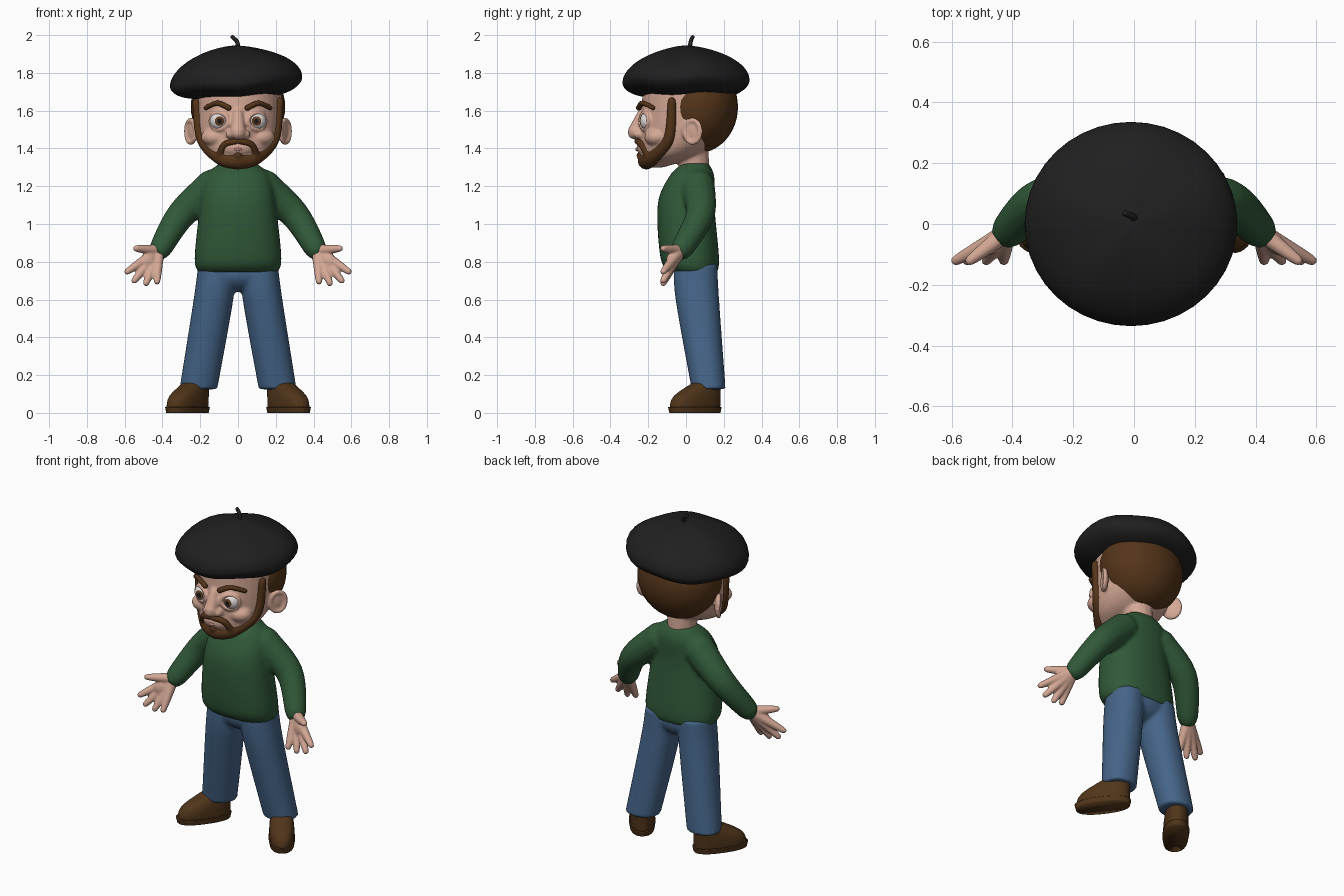
import bpy, bmesh, math
from mathutils import Vector, Matrix

cube = bpy.data.objects.get("Cube")
if cube:
    bpy.data.objects.remove(cube)


def material(name, red, green, blue):
    made = bpy.data.materials.new(name)
    made.use_nodes = True
    made.diffuse_color = (red, green, blue, 1)
    shader = made.node_tree.nodes["Principled BSDF"]
    shader.inputs["Base Color"].default_value = made.diffuse_color
    shader.inputs["Roughness"].default_value = .8
    return made


skin = material("skin", .66, .39, .3)
hair = material("brown hair", .09, .035, .01)
felt = material("black felt", .014, .014, .014)
wool = material("green wool", .03, .1, .04)
denim = material("blue denim", .06, .13, .25)
leather = material("brown leather", .08, .035, .01)
white = material("eye white", .75, .7, .7)
iris = material("brown iris", .13, .05, .015)
pupil = material("black pupil", .01, .01, .01)
lip = material("lip pink", .5, .24, .2)


def smooth_path(points, steps=6):
    """Rounded path through a few points of any dimension."""
    points = [Vector(point) for point in points]
    padded = [points[0], *points, points[-1]]
    path = []
    for before, start, end, after in zip(padded, padded[1:], padded[2:], padded[3:]):
        leave = start + (end - before) / 6
        arrive = end - (after - start) / 6
        for step in range(steps):
            t = step / steps
            middle = leave.lerp(arrive, t)
            first = start.lerp(leave, t).lerp(middle, t)
            last = middle.lerp(arrive.lerp(end, t), t)
            path.append(first.lerp(last, t))
    return path + [points[-1]]


def circle(count, boxy):
    """Unit circle, squarer as boxy falls below one."""
    for i in range(count):
        angle = math.tau * i / count
        c, s = math.cos(angle), math.sin(angle)
        yield math.copysign(abs(c) ** boxy, c), math.copysign(abs(s) ** boxy, s)


def bridge(bm, rings):
    """Join rings of positions into one closed body."""
    rings = [[bm.verts.new(position) for position in ring] for ring in rings]
    for lower, upper in zip(rings, rings[1:]):
        for i in range(len(lower)):
            bm.faces.new((lower[i - 1], lower[i], upper[i], upper[i - 1]))
    bm.faces.new(rings[0])
    bm.faces.new(reversed(rings[-1]))


def loft(bm, rows, boxy=1):
    """Stack of level ellipses, each given as x, y, z, half width, half depth."""
    bridge(bm, [[(x + wide * c, y + deep * s, z) for c, s in circle(40, boxy)]
                for x, y, z, wide, deep in smooth_path(rows)])


def tube(bm, points, start, end, across=(0, 1, 0)):
    """Round-ended limb along a smooth path, tapering from start to end."""
    path = smooth_path(points)
    stations = []
    for i, centre in enumerate(path):
        along = path[min(i + 1, len(path) - 1)] - path[max(i - 1, 0)]
        radius = start + (end - start) * i / (len(path) - 1)
        stations.append((centre, along.normalized(), radius))
    for reach in (.6, .9):
        width = math.sqrt(1 - reach * reach)
        centre, along, _ = stations[0]
        stations.insert(0, (path[0] - along * start * reach, along, start * width))
        centre, along, _ = stations[-1]
        stations.append((path[-1] + along * end * reach, along, end * width))
    rings = []
    for centre, along, radius in stations:
        side = along.cross(Vector(across)).normalized() * radius
        rise = along.cross(side)
        rings.append([centre + side * c + rise * s for c, s in circle(14, 1)])
    bridge(bm, rings)


def hoop(bm, centre, side, rise, thickness):
    """Closed oval rim spanned by two half axes."""
    side, rise = Vector(side), Vector(rise)
    tube(bm, [Vector(centre) + side * c + rise * s for c, s in (*circle(8, 1), (1, 0))],
         thickness, thickness, across=side.cross(rise))


def ball(bm, centre, radii, turn=0):
    matrix = (Matrix.Translation(centre) @ Matrix.Rotation(turn, 4, "Z")
              @ Matrix.Diagonal((*radii, 1)))
    bmesh.ops.create_uvsphere(bm, u_segments=32, v_segments=24, radius=1, matrix=matrix)


def mirror(bm):
    copied = bmesh.ops.duplicate(bm, geom=[*bm.verts, *bm.edges, *bm.faces])["geom"]
    for item in copied:
        if isinstance(item, bmesh.types.BMVert):
            item.co.x = -item.co.x


def finish(bm, name, *materials, voxel=0):
    """Make the object; a voxel size fuses its overlapping bodies into one surface."""
    bmesh.ops.recalc_face_normals(bm, faces=bm.faces)
    mesh = bpy.data.meshes.new(name)
    bm.to_mesh(mesh)
    bm.free()
    for entry in materials:
        mesh.materials.append(entry)
    for face in mesh.polygons:
        face.use_smooth = True
    part = bpy.data.objects.new(name, mesh)
    bpy.context.collection.objects.link(part)
    if voxel:
        fuse = part.modifiers.new("fuse", "REMESH")
        fuse.mode = "VOXEL"
        fuse.voxel_size = voxel
        fuse.use_smooth_shade = True
        relax = part.modifiers.new("relax", "SMOOTH")
        relax.iterations = 4


# Head with ears, eyelids, cheeks, nose, muzzle and neck
bm = bmesh.new()
hoop(bm, (.25, .035, 1.49), (.025, .042, 0), (0, 0, .06), .013)
ball(bm, (.24, .035, 1.49), (.016, .048, .06), turn=-.5)
hoop(bm, (.1, -.22, 1.545), (.048, .022, 0), (0, 0, .043), .012)
ball(bm, (.04, -.25, 1.475), (.025, .03, .024))
ball(bm, (.12, -.155, 1.46), (.075, .065, .05))
mirror(bm)
loft(bm, [(0, -.17, 1.3, .05, .05), (0, -.08, 1.37, .17, .16),
          (0, -.01, 1.5, .22, .23), (0, .01, 1.7, .23, .24)])
tube(bm, [(0, .05, 1.26), (0, .02, 1.45)], .075, .1)
tube(bm, [(0, -.23, 1.59), (0, -.267, 1.487)], .025, .043)
ball(bm, (0, -.2, 1.405), (.095, .062, .055))
finish(bm, "head", skin, voxel=.008)

# Eyes, coloured by angle from the gaze direction
bm = bmesh.new()
centre = Vector((.1, -.195, 1.545))
gaze = Vector((-.06, -1, 0))
aim = gaze.to_track_quat("Z", "Y").to_matrix().to_4x4()
bmesh.ops.create_uvsphere(bm, u_segments=32, v_segments=36, radius=.05,
                          matrix=Matrix.Translation(centre) @ aim)
for face in bm.faces:
    angle = math.degrees((face.calc_center_median() - centre).angle(gaze))
    face.material_index = 2 if angle < 15 else 1 if angle < 30 else 0
mirror(bm)
finish(bm, "eyes", white, iris, pupil)

# Eyebrows
bm = bmesh.new()
tube(bm, [(.05, -.25, 1.615), (.11, -.23, 1.64), (.17, -.175, 1.615)], .015, .012)
mirror(bm)
finish(bm, "eyebrows", hair)

# Beard, sideburns and moustache
bm = bmesh.new()
tube(bm, [(0, -.21, 1.335), (.09, -.18, 1.35), (.19, -.09, 1.45), (.22, -.075, 1.65)], .048, .022)
tube(bm, [(.01, -.26, 1.437), (.07, -.235, 1.42), (.1, -.19, 1.35)], .015, .023)
mirror(bm)
ball(bm, (0, -.245, 1.363), (.022, .018, .018))
finish(bm, "beard", hair, voxel=.007)

# Mouth
bm = bmesh.new()
tube(bm, [(0, -.259, 1.394), (.055, -.24, 1.404)], .009, .006)
mirror(bm)
finish(bm, "mouth", lip)

# Hair on the back and sides of the head
bm = bmesh.new()
ball(bm, (0, .06, 1.62), (.25, .215, .245))
finish(bm, "hair", hair)

# Beret: a domed crown over a tucked brim, leaning to one side
bm = bmesh.new()
crown = []
for degrees in range(-60, 90, 6):
    lift, spread = math.sin(math.radians(degrees)), math.cos(math.radians(degrees))
    height, bulge = (.19, 1.3) if lift > 0 else (.09, .6)
    radius = .35 * spread ** bulge
    crown.append((-.01, 0, 1.755 + height * lift, radius, radius * .96))
loft(bm, crown)
for vert in bm.verts:
    reach = vert.co.xy.length
    fold = math.sin(5 * math.atan2(vert.co.y, vert.co.x))
    vert.co.z += reach * (.2 * vert.co.x + .02 * fold)
finish(bm, "beret", felt)
bm = bmesh.new()
tube(bm, [(0, .02, 1.93), (-.005, .025, 1.965), (-.03, .035, 1.99)], .012, .01)
finish(bm, "beret_stem", felt)

# Sweater with sleeves
bm = bmesh.new()
tube(bm, [(.13, .06, 1.2), (.3, .075, 1.05), (.41, -.02, .87)], .095, .06)
mirror(bm)
loft(bm, [(0, .04, .745, .21, .125), (0, .02, .82, .23, .155), (0, 0, 1.1, .2, .15),
          (0, .03, 1.25, .17, .12), (0, .05, 1.32, .1, .07)], boxy=.87)
finish(bm, "sweater", wool, voxel=.011)

# Trousers
bm = bmesh.new()
loft(bm, [(.11, .05, .79, .1, .115), (.13, .06, .6, .105, .115), (.21, .12, .125, .1, .09)], boxy=.93)
mirror(bm)
ball(bm, (0, .05, .74), (.2, .115, .1))
finish(bm, "trousers", denim, voxel=.011)

# Hands: thumb and fingers fan out from the wrist and fuse into a palm
bm = bmesh.new()
wrist = Vector((.42, -.03, .86))
for degrees, reach in ((-5, .12), (34, .2), (51, .205), (69, .185), (87, .165)):
    angle = math.radians(degrees)
    tip = wrist + Vector((reach * math.cos(angle), -.09, -reach * math.sin(angle)))
    tube(bm, [wrist, tip], .034, .017)
ball(bm, (.47, -.075, .8), (.05, .025, .05), turn=-.4)
mirror(bm)
finish(bm, "hands", skin, voxel=.006)


# Shoes, turned outwards, with soles and laces
def finish_pair(bm, name, **options):
    bm.transform(Matrix.Translation((.2, .14, 0)) @ Matrix.Rotation(math.radians(36), 4, "Z"))
    mirror(bm)
    finish(bm, name, leather, **options)


bm = bmesh.new()
loft(bm, [(0, -.115, .02, .07, .155), (0, -.1, .09, .07, .14), (0, -.02, .175, .057, .065)], boxy=.85)
finish_pair(bm, "shoes", voxel=.009)

bm = bmesh.new()
loft(bm, [(0, -.115, 0, .07, .155), (0, -.115, .03, .075, .162)], boxy=.85)
finish_pair(bm, "shoe_soles")

bm = bmesh.new()
for row in range(3):
    ball(bm, (0, -.11 - .03 * row, .14 - .017 * row), (.045, .009, .009))
finish_pair(bm, "shoe_laces")
